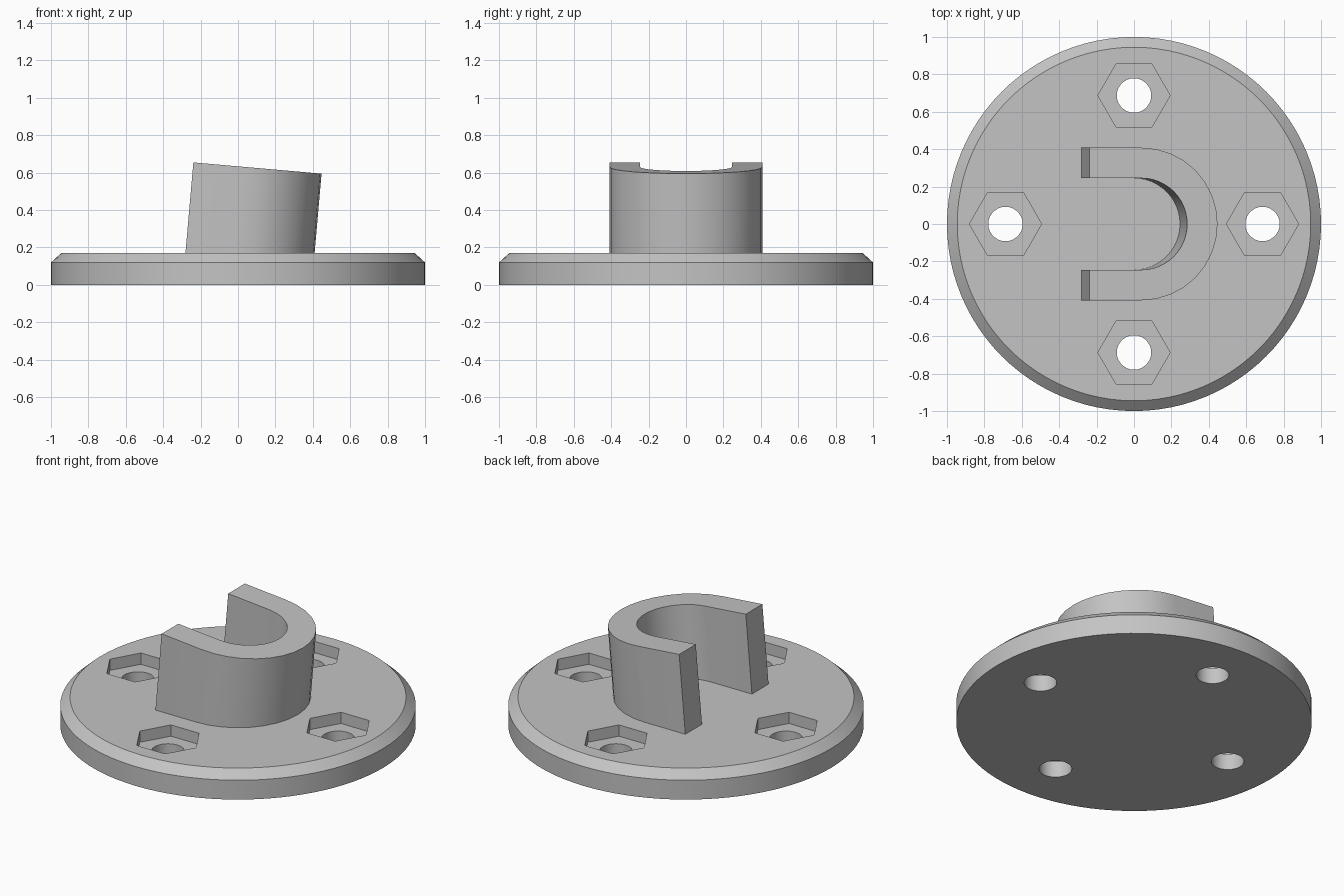
import bpy, bmesh, math

if "Cube" in bpy.data.objects:
    bpy.data.objects.remove(bpy.data.objects["Cube"], do_unlink=True)

BASE_TOP = 0.17
TILT = math.radians(5)

grey = bpy.data.materials.new("plain_grey")
grey.use_nodes = True
colour = (0.55, 0.55, 0.55, 1)
grey.diffuse_color = colour
grey.node_tree.nodes["Principled BSDF"].inputs["Base Color"].default_value = colour


def loft(name, rings):
    """Closed solid through matching rings of points, listed bottom to top."""
    bm = bmesh.new()
    loops = [[bm.verts.new(p) for p in ring] for ring in rings]
    n = len(loops[0])
    bm.faces.new(loops[0][::-1])
    bm.faces.new(loops[-1])
    for low, high in zip(loops, loops[1:]):
        for i in range(n):
            j = (i + 1) % n
            bm.faces.new((low[i], low[j], high[j], high[i]))
    bmesh.ops.recalc_face_normals(bm, faces=bm.faces)
    mesh = bpy.data.meshes.new(name)
    bm.to_mesh(mesh)
    bm.free()
    mesh.materials.append(grey)
    obj = bpy.data.objects.new(name, mesh)
    bpy.context.collection.objects.link(obj)
    return obj


def circle(radius, z, sides, x=0, y=0):
    step = math.tau / sides
    return [(x + radius * math.cos(i * step), y + radius * math.sin(i * step), z)
            for i in range(sides)]


def select_only(obj):
    bpy.ops.object.select_all(action='DESELECT')
    obj.select_set(True)
    bpy.context.view_layer.objects.active = obj


def cut(target, cutter):
    select_only(target)
    mod = target.modifiers.new("cut", 'BOOLEAN')
    mod.operation = 'DIFFERENCE'
    mod.solver = 'EXACT'
    mod.object = cutter
    bpy.ops.object.modifier_apply(modifier=mod.name)
    bpy.data.objects.remove(cutter, do_unlink=True)


def finish(obj):
    select_only(obj)
    bpy.ops.object.shade_smooth_by_angle(angle=math.radians(30))


# Round base plate with a chamfered top rim
base = loft("base_plate", [circle(1, 0, 96), circle(1, 0.12, 96),
                           circle(0.945, BASE_TOP, 96)])

# Four screw holes, each with a hexagonal nut pocket
for i in range(4):
    x = 0.687 * math.cos(i * math.pi / 2)
    y = 0.687 * math.sin(i * math.pi / 2)
    for radius, floor, sides in ((0.193, 0.1, 6), (0.092, -0.1, 32)):
        cut(base, loft("cutter", [circle(radius, floor, sides, x, y),
                                  circle(radius, 0.3, sides, x, y)]))
finish(base)


# U-shaped cradle, open towards -x and leaning towards +x
def half_round(radius, steps):
    angles = [math.pi * (i / steps - 0.5) for i in range(steps + 1)]
    return [(radius * math.cos(a), radius * math.sin(a)) for a in angles]


ARM, OUTER, INNER, HEIGHT, SUNK = -0.28, 0.408, 0.245, 0.462, 0.13
profile = ([(ARM, -OUTER)] + half_round(OUTER, 16) + [(ARM, OUTER), (ARM, INNER)]
           + half_round(INNER, 24)[::-1] + [(ARM, -INNER)])


def lean(u, v, t):
    return (u * math.cos(TILT) + t * math.sin(TILT), v,
            BASE_TOP - u * math.sin(TILT) + t * math.cos(TILT))


def foot(u):
    # Distance along the leaning axis at which the wall meets the sunken floor
    return (SUNK - BASE_TOP + u * math.sin(TILT)) / math.cos(TILT)


cradle = loft("cradle", [[lean(u, v, foot(u)) for u, v in profile],
                         [lean(u, v, HEIGHT) for u, v in profile]])
finish(cradle)
